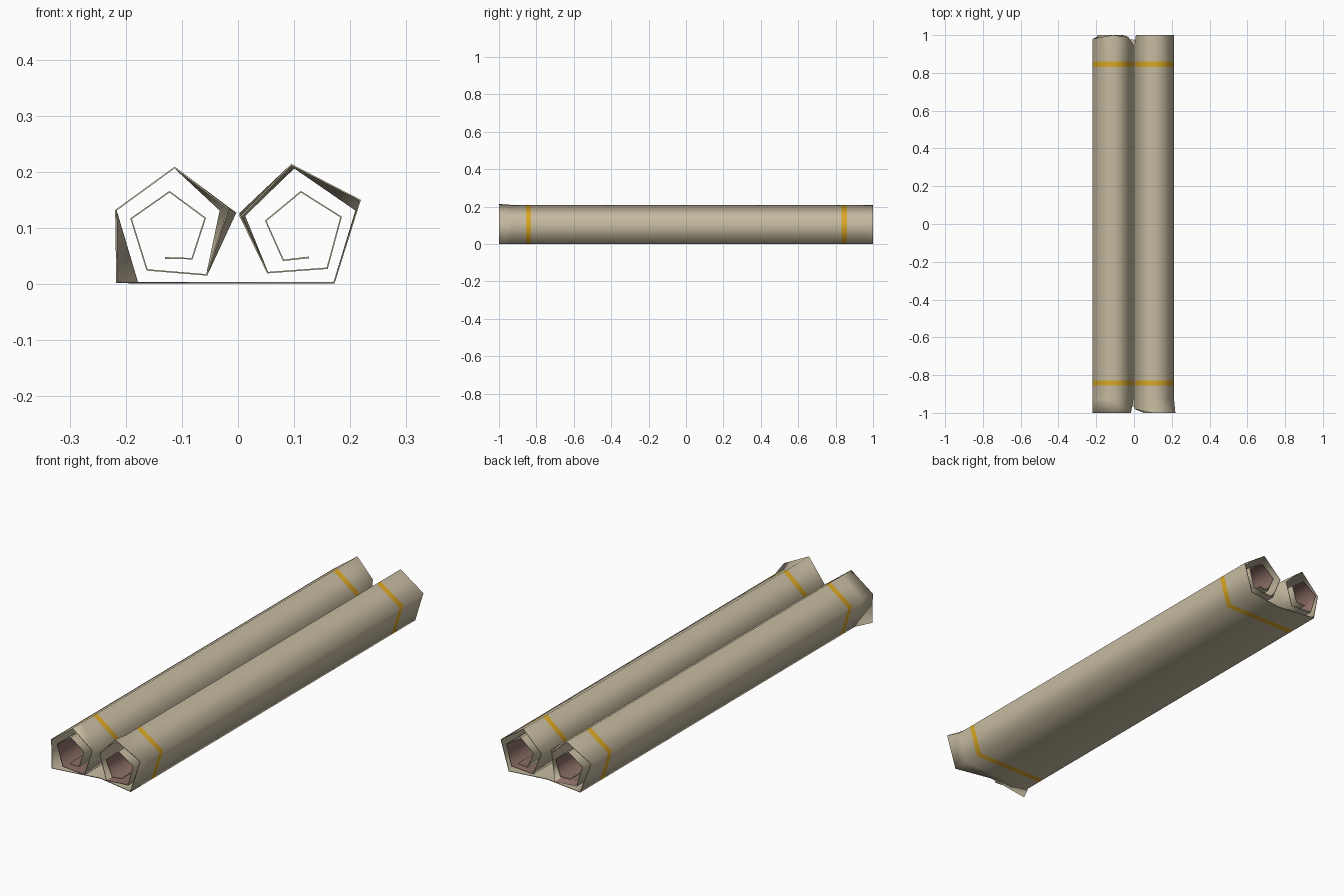
import bpy, bmesh

if "Cube" in bpy.data.objects:
    bpy.data.objects.remove(bpy.data.objects["Cube"])

def mat(name, c):
    m = bpy.data.materials.new(name)
    m.diffuse_color = (*c, 1)
    m.use_nodes = True
    m.node_tree.nodes["Principled BSDF"].inputs["Base Color"].default_value = m.diffuse_color
    return m

parchment = mat("parchment", (0.56, 0.49, 0.35))
gold = mat("gold", (0.70, 0.39, 0.02))
brown = mat("inner brown", (0.27, 0.16, 0.135))

# Cross-section (x, z): left coil from its core outwards, floor, right coil inwards
path = [(-0.13, 0.045), (-0.081, 0.044), (-0.057, 0.118), (-0.122, 0.166),
        (-0.192, 0.117), (-0.163, 0.024), (-0.055, 0.015), (-0.003, 0.127),
        (-0.113, 0.209), (-0.219, 0.132), (-0.180, 0.001), (0.0, 0.001),
        (0.172, 0.001), (0.212, 0.132), (0.100, 0.209), (0.003, 0.127),
        (0.052, 0.019), (0.160, 0.027), (0.185, 0.120), (0.112, 0.166),
        (0.048, 0.113), (0.080, 0.041), (0.127, 0.046)]
ys = [-1, -0.93, -0.855, -0.828, -0.4, 0, 0.4, 0.832, 0.86, 0.95, 1]

# Torn, bent corners at the ends: (path index, station) -> x, y, z
last = len(ys) - 1
bent = {(7, 0): (-0.016, -1, 0.135), (10, 0): (-0.217, -1, 0.002),
        (11, 0): (0.0, -0.965, 0.001), (13, 0): (0.219, -1, 0.150),
        (14, 0): (0.095, -1, 0.214), (15, 0): (0.003, -0.98, 0.120),
        (7, last): (-0.030, 0.99, 0.132), (9, last): (-0.219, 0.98, 0.132),
        (11, last): (0.0, 0.975, 0.001), (15, last): (0.010, 1, 0.122)}

bm = bmesh.new()
grid = [[bm.verts.new(bent.get((i, j), (x, y, z))) for j, y in enumerate(ys)]
        for i, (x, z) in enumerate(path)]
n = len(path) - 1
for i in range(n):
    for j in range(last):
        f = bm.faces.new((grid[i][j], grid[i][j + 1], grid[i + 1][j + 1], grid[i + 1][j]))
        core = i < 6 or i >= n - 6
        band = 0.82 < abs((ys[j] + ys[j + 1]) / 2) < 0.87
        f.material_index = 2 if core else (1 if band else 0)
        f.smooth = True

me = bpy.data.meshes.new("scroll_sheet")
bm.to_mesh(me)
bm.free()
# First three slots: outer side; last three: the matching inner side
for m in (parchment, gold, parchment, parchment, parchment, brown):
    me.materials.append(m)
scroll = bpy.data.objects.new("scroll_sheet", me)
bpy.context.collection.objects.link(scroll)

# Thin paper thickness towards the inside
s = scroll.modifiers.new("thickness", 'SOLIDIFY')
s.thickness = 0.003
s.offset = -1
s.material_offset = 3
bpy.context.view_layer.objects.active = scroll
scroll.select_set(True)
bpy.ops.object.modifier_apply(modifier="thickness")
bpy.ops.object.shade_smooth_by_angle(angle=1.5)
